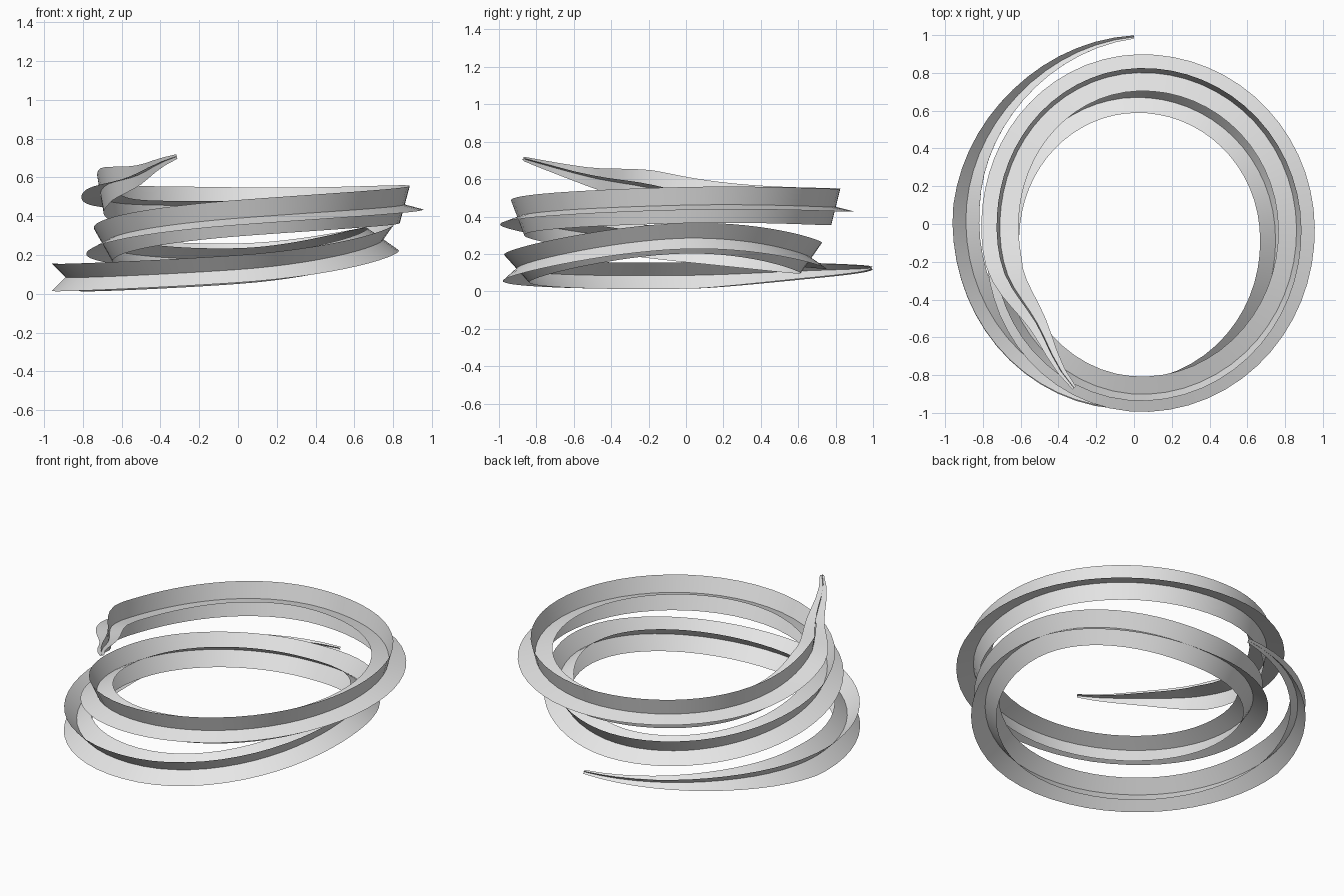
import bpy
import bmesh
import math
from mathutils import Vector

cube = bpy.data.objects.get("Cube")
if cube:
    bpy.data.objects.remove(cube, do_unlink=True)

# Spiral path stations: angle in degrees, radius, height, roll in degrees
STATIONS = [
    (90, .99, .125, -45), (135, .915, .11, -45), (180, .89, .085, -45),
    (270, .905, .125, -42), (360, .745, .284, -35), (450, .67, .178, -35),
    (540, .69, .243, -30), (630, .90, .39, -21), (720, .86, .461, -15),
    (810, .80, .452, -14), (900, .71, .512, -10), (919, .72, .56, -9),
    (948, .743, .62, -8), (970, .924, .708, -8),
]
FIN = 0.1        # fin length from the spine
TIP = 0.012      # fin length at both ends
STEP = 6         # degrees between ribs


def slope(i, k):
    """Tangent of column k at station i."""
    a, b = max(i - 1, 0), min(i + 1, len(STATIONS) - 1)
    s = [(STATIONS[j + 1][k] - STATIONS[j][k]) / (STATIONS[j + 1][0] - STATIONS[j][0])
         for j in range(a, b)]
    if len(s) == 1:
        return s[0]
    w0 = STATIONS[i][0] - STATIONS[a][0]
    w1 = STATIONS[b][0] - STATIONS[i][0]
    return (s[0] * w1 + s[1] * w0) / (w0 + w1)


def sample(angle):
    """Smoothly interpolated radius, height and roll."""
    i = max(j for j in range(len(STATIONS) - 1) if STATIONS[j][0] <= angle)
    p, q = STATIONS[i], STATIONS[i + 1]
    h = q[0] - p[0]
    t = (angle - p[0]) / h
    return [(1 + 2 * t) * (1 - t) ** 2 * p[k] + t * (1 - t) ** 2 * h * slope(i, k)
            + t * t * (3 - 2 * t) * q[k] + t * t * (t - 1) * h * slope(i + 1, k)
            for k in (1, 2, 3)]


def point(angle):
    r, z, _ = sample(angle)
    a = math.radians(angle)
    return Vector((r * math.cos(a), r * math.sin(a), z))


def fin_length(angle):
    first, last = STATIONS[0][0], STATIONS[-1][0]
    t = min(1, (angle - first) / 85, (last - angle) / 55)
    return TIP + (FIN - TIP) * t


# Pale grey material
grey = bpy.data.materials.new("pale_grey")
grey.use_nodes = True
color = (0.8, 0.8, 0.8, 1)
grey.diffuse_color = color
grey.node_tree.nodes["Principled BSDF"].inputs["Base Color"].default_value = color


def twisted_strip(name, turn):
    """One flat ribbon, swept along the spiral with the spine in its middle."""
    bm = bmesh.new()
    first, last = STATIONS[0][0], STATIONS[-1][0]
    count = round((last - first) / STEP)
    previous = None
    for n in range(count + 1):
        angle = first + (last - first) * n / count
        center = point(angle)
        tangent = (point(min(angle + 1, last)) - point(max(angle - 1, first))).normalized()
        outward = tangent.cross(Vector((0, 0, 1))).normalized()
        upward = outward.cross(tangent)
        roll = math.radians(sample(angle)[2] + turn)
        arm = (outward * math.cos(roll) + upward * math.sin(roll)) * fin_length(angle)
        rib = [bm.verts.new(center + arm * s) for s in (-1, 0, 1)]
        if previous:
            for j in (0, 1):
                bm.faces.new((previous[j], previous[j + 1], rib[j + 1], rib[j]))
        previous = rib
    mesh = bpy.data.meshes.new(name)
    bm.to_mesh(mesh)
    bm.free()
    mesh.materials.append(grey)
    mesh.shade_smooth()
    obj = bpy.data.objects.new(name, mesh)
    bpy.context.collection.objects.link(obj)


# Two crossed ribbons make the four fins
twisted_strip("level_ribbon", 0)
twisted_strip("upright_ribbon", 90)
